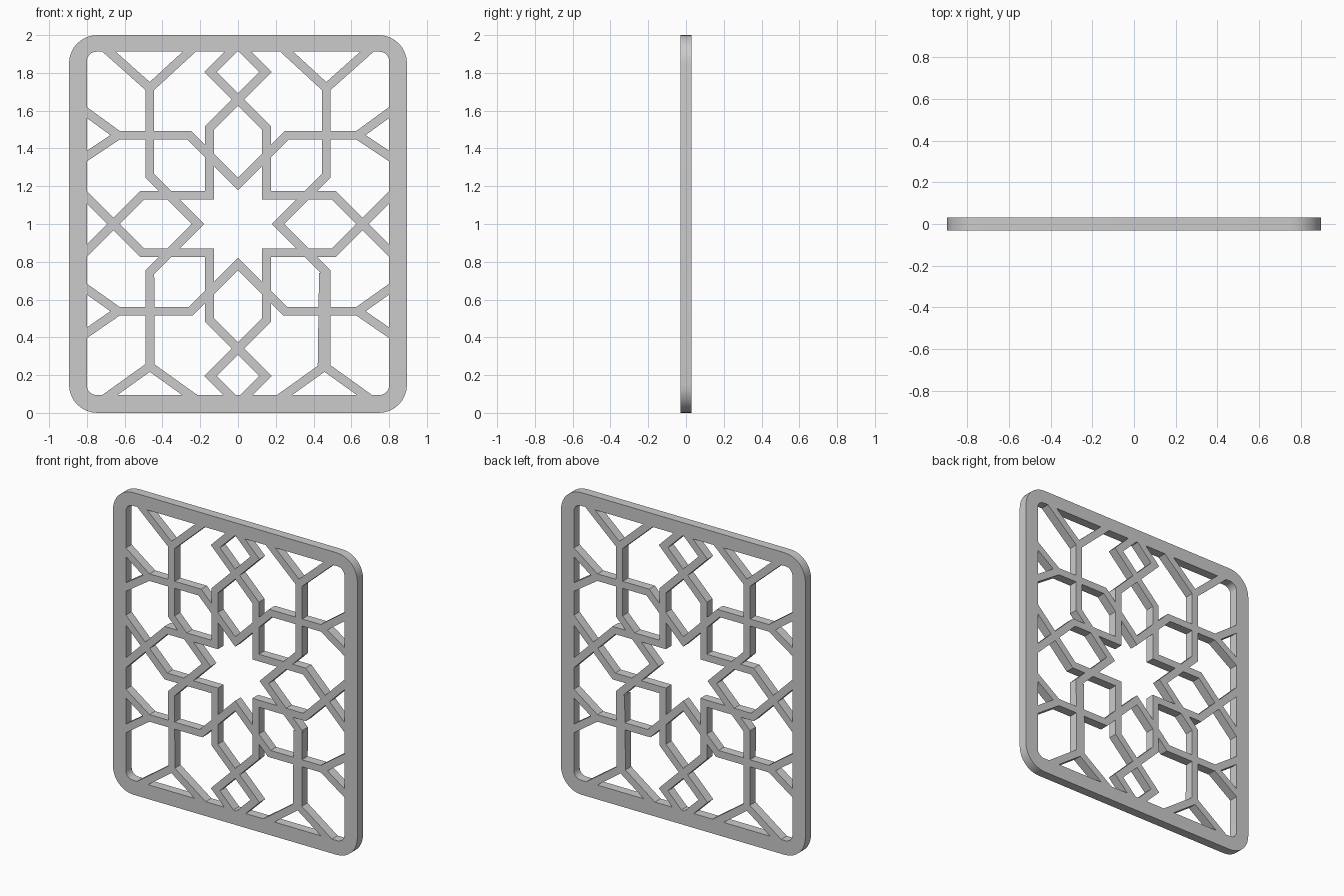
import bpy, bmesh, math
from mathutils import Vector
from mathutils.geometry import delaunay_2d_cdt

if "Cube" in bpy.data.objects:
    bpy.data.objects.remove(bpy.data.objects["Cube"])

DEPTH, BAND = 0.06, 0.047
polys = []  # overlapping counter-clockwise polygons in the x-z plane


def strip(points, width=BAND):
    """Add a mitred flat band along a polyline."""
    pts = [Vector(p) for p in points]
    dirs = [(b - a).normalized() for a, b in zip(pts, pts[1:])]
    sides = []
    for i, p in enumerate(pts):
        d0, d1 = dirs[max(i - 1, 0)], dirs[min(i, len(dirs) - 1)]
        n0, n1 = Vector((-d0.y, d0.x)), Vector((-d1.y, d1.x))
        m = (n0 + n1).normalized()
        m *= width / 2 / m.dot(n0)
        sides.append((p + m, p - m))
    for (l0, r0), (l1, r1) in zip(sides, sides[1:]):
        polys.append([r0, r1, l1, l0])


def rounded(x, z0, z1, r, n=8):
    """Counter-clockwise rounded rectangle outline."""
    out = []
    corners = [(x - r, z1 - r), (r - x, z1 - r), (r - x, z0 + r), (x - r, z0 + r)]
    for k, (cx, cz) in enumerate(corners):
        for i in range(n + 1):
            a = math.pi / 2 * (k + i / n)
            out.append(Vector((cx + r * math.cos(a), cz + r * math.sin(a))))
    return out


# Rounded outer frame
outer = rounded(0.895, 0, 2, 0.15)
inner = rounded(0.80, 0.095, 1.912, 0.05)
for i in range(len(outer)):
    j = (i + 1) % len(outer)
    polys.append([outer[i], outer[j], inner[j], inner[i]])

# Interlaced bands: diamond, hexagon side, star corner, side crossing
weave = [(0, 1.95), (0.145, 1.805), (-0.15, 1.51), (-0.15, 1.152),
         (-0.507, 1.152), (-0.83, 0.829)]
for sx in (1, -1):
    for sz in (1, -1):
        strip([(sx * x, 1 + sz * (z - 1)) for x, z in weave])

# Horizontal bands dipping to the star, above and below
for z, tip in ((1.47, 1.212), (0.538, 0.788)):
    k = abs(z - tip)
    strip([(-0.64, z), (-k, z), (0, tip), (k, z), (0.64, z)])

# Vertical bands dipping to the star, left and right
for s in (1, -1):
    strip([(s * x, z) for x, z in ((0.467, 1.72), (0.467, 1.255), (0.212, 1),
                                   (0.467, 0.745), (0.465, 0.25))])
strip([(0.46, 0.74), (0.453, 0.25)], 0.062)  # thicker lower right upright

# Forks joining the bands to the frame
for s in (1, -1):
    for z, up, down in ((1.47, 1.59, 1.36), (0.538, 0.655, 0.424)):
        run = 0.20 / 0.165
        strip([(s * 0.835, z + (up - z) * run), (s * 0.635, z),
               (s * 0.835, z + (down - z) * run)])
    strip([(s * 0.725, 1.95), (s * 0.467, 1.72), (s * 0.217, 1.95)])
for c in (-0.467, 0.458):
    strip([(c - 0.26, 0.06), (c, 0.246), (c + 0.26, 0.06)])

# Merge all outlines into one flat sheet
verts, faces = [], []
for p in polys:
    faces.append(list(range(len(verts), len(verts) + len(p))))
    verts += p
vs, _, fs, _, _, origin = delaunay_2d_cdt(verts, [], faces, 0, 1e-5)

bm = bmesh.new()
bv = [bm.verts.new((v.x, 0, v.y)) for v in vs]
for f, src in zip(fs, origin):
    if src:
        bm.faces.new([bv[i] for i in f])
bmesh.ops.delete(bm, geom=[v for v in bm.verts if not v.link_faces], context='VERTS')
bmesh.ops.dissolve_limit(bm, angle_limit=0.01, verts=bm.verts[:], edges=bm.edges[:])
mesh = bpy.data.meshes.new("lattice_panel")
bm.to_mesh(mesh)
bm.free()

# Thicken the sheet into the panel
panel = bpy.data.objects.new("lattice_panel", mesh)
bpy.context.collection.objects.link(panel)
bpy.context.view_layer.objects.active = panel
panel.select_set(True)
solid = panel.modifiers.new("thickness", 'SOLIDIFY')
solid.thickness, solid.offset = DEPTH, 0
bpy.ops.object.modifier_apply(modifier=solid.name)
bpy.ops.object.shade_smooth_by_angle(angle=math.radians(30))
